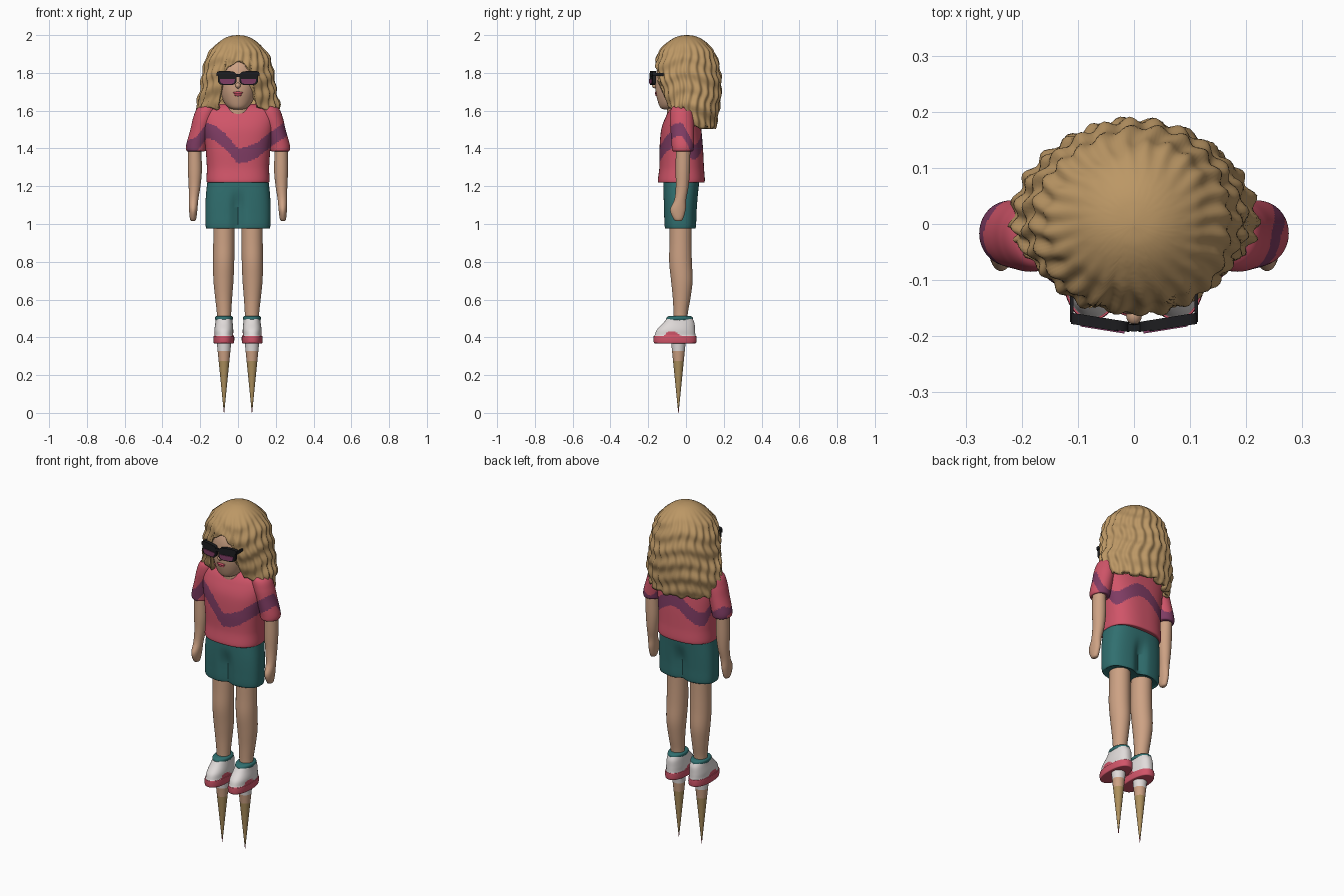
import bpy, bmesh, math
from mathutils import Vector

cube = bpy.data.objects.get("Cube")
if cube:
    bpy.data.objects.remove(cube)


def colour(name, r, g, b):
    m = bpy.data.materials.new(name)
    m.diffuse_color = (r, g, b, 1)
    m.use_nodes = True
    bsdf = m.node_tree.nodes["Principled BSDF"]
    bsdf.inputs["Base Color"].default_value = (r, g, b, 1)
    bsdf.inputs["Roughness"].default_value = 0.8
    return m


HAIR = colour("honey_hair", .50, .31, .13)
GOLD = colour("spike_gold", .42, .28, .11)
SKIN = colour("skin", .61, .36, .23)
PINK = colour("rose_pink", .63, .09, .14)
PURPLE = colour("plum", .21, .045, .125)
TEAL = colour("teal", .03, .16, .16)
WHITE = colour("white", .75, .71, .70)
BLACK = colour("black", .012, .012, .014)


def finish(name, bm, mats, rule=None, angle=50):
    """Turn a bmesh into a smooth shaded object, colouring faces by rule."""
    bmesh.ops.recalc_face_normals(bm, faces=bm.faces)
    if rule:
        for f in bm.faces:
            f.material_index = rule(f.calc_center_median())
    for f in bm.faces:
        f.smooth = True
    me = bpy.data.meshes.new(name)
    bm.to_mesh(me)
    bm.free()
    for m in mats:
        me.materials.append(m)
    me.set_sharp_from_angle(angle=math.radians(angle))
    ob = bpy.data.objects.new(name, me)
    bpy.context.collection.objects.link(ob)
    return ob


def spline(keys, t):
    """Catmull-Rom through rows of keys, t from 0 to 1."""
    s = t * (len(keys) - 1)
    i = min(int(s), len(keys) - 2)
    u = s - i
    a, b, c, d = (keys[min(max(i + k, 0), len(keys) - 1)] for k in (-1, 0, 1, 2))
    return [q + u / 2 * (r - p + u * (2 * p - 5 * q + 4 * r - w + u * (3 * (q - r) + w - p)))
            for p, q, r, w in zip(a, b, c, d)]


def step(a, b, x):
    u = min(max((x - a) / (b - a), 0), 1)
    return u * u * (3 - 2 * u)


def skin_rows(bm, rows, caps=True):
    vs = [[bm.verts.new(p) for p in row] for row in rows]
    n = len(vs[0])
    for a, b in zip(vs, vs[1:]):
        for j in range(n):
            bm.faces.new((a[j], a[(j + 1) % n], b[(j + 1) % n], b[j]))
    if caps:
        bm.faces.new(vs[0])
        bm.faces.new(vs[-1])


def loft(name, keys, mats, rule=None, seg=32, steps=24, power=2, side=1, warp=None):
    """Rings (z, centre x, centre y, radius x, radius y) joined to a closed body."""
    rows = []
    for i in range(steps + 1):
        z, cx, cy, rx, ry = spline(keys, i / steps)
        row = []
        for j in range(seg):
            a = math.tau * j / seg
            c, s = math.cos(a), math.sin(a)
            p = Vector((side * cx + rx * math.copysign(abs(c) ** (2 / power), c),
                        cy + ry * math.copysign(abs(s) ** (2 / power), s), z))
            row.append(warp(p) if warp else p)
        rows.append(row)
    bm = bmesh.new()
    skin_rows(bm, rows)
    return finish(name, bm, mats, rule)


def ball(name, loc, size, mat):
    bm = bmesh.new()
    bmesh.ops.create_uvsphere(bm, u_segments=20, v_segments=12, radius=1)
    for v in bm.verts:
        v.co = Vector(loc) + v.co * Vector(size)
    return finish(name, bm, [mat])


# Wavy band painted round the shirt
WAVE = [(-.27, 1.40), (-.22, 1.42), (-.165, 1.495), (-.12, 1.48), (-.07, 1.44), (0, 1.36),
        (.05, 1.37), (.1, 1.39), (.17, 1.445), (.22, 1.48), (.28, 1.52)]


def band(c):
    front = 1.45
    for (xa, za), (xb, zb) in zip(WAVE, WAVE[1:]):
        if xa <= c.x <= xb:
            front = za + (zb - za) * (c.x - xa) / (xb - xa)
    back = 1.41 + .045 * math.cos(18 * c.x - .4)
    mid = front + (back - front) * step(-.03, .05, c.y)
    return int(abs(c.z - mid) < .04)


# Shirt body
loft("shirt_body", [(1.222, 0, -.025, .15, .105), (1.225, 0, -.025, .166, .124),
                    (1.3, 0, -.023, .165, .118), (1.4, 0, -.025, .172, .115),
                    (1.5, 0, -.025, .186, .106), (1.57, 0, -.018, .192, .088),
                    (1.61, 0, -.012, .175, .07), (1.635, 0, -.005, .1, .05)],
     [PINK, PURPLE], band, seg=160, steps=98, power=2.5)


# Shorts with a crease between the legs
def crease(p):
    fade = 1 - step(1.08, 1.2, p.z)
    p.y = -.03 + (p.y + .03) * (1 - .28 * fade * math.exp(-(p.x / .03) ** 2))
    return p


loft("shorts", [(.98, 0, -.03, .155, .07), (.982, 0, -.03, .17, .084), (1.06, 0, -.03, .173, .088),
                (1.15, 0, -.028, .17, .092), (1.24, 0, -.024, .16, .095)],
     [TEAL], seg=96, steps=28, power=2.8, warp=crease)


def shoe_rule(c):
    bump = .022 * math.exp(-((c.y + .075) / .035) ** 4)
    return int(c.z < .408 + bump)


def spike_rule(c):
    return sum(c.z > h for h in (.03, .28, .33))


# Paired limbs and footwear
for side, word in ((1, "left"), (-1, "right")):
    loft(word + "_sleeve", [(1.385, .225, -.017, .035, .042), (1.388, .223, -.017, .05, .055),
                            (1.42, .22, -.017, .054, .059), (1.5, .2, -.02, .052, .062),
                            (1.56, .182, -.022, .056, .063), (1.61, .165, -.022, .052, .056),
                            (1.635, .14, -.02, .03, .03)],
         [PINK, PURPLE], band, seg=72, steps=60, side=side)
    loft(word + "_arm", [(1.015, .238, -.04, .006, .008), (1.025, .238, -.041, .016, .024),
                         (1.075, .237, -.043, .022, .041), (1.13, .235, -.03, .025, .031),
                         (1.2, .23, -.02, .031, .034), (1.29, .228, -.017, .037, .038),
                         (1.42, .23, -.015, .034, .038)], [SKIN], side=side)
    loft(word + "_leg", [(.48, .074, -.03, .037, .036), (.53, .074, -.028, .038, .038),
                         (.61, .076, -.023, .045, .047), (.7, .077, -.022, .053, .057),
                         (.8, .076, -.029, .056, .06), (.9, .075, -.029, .056, .058),
                         (1.02, .075, -.028, .056, .058)], [SKIN], side=side)
    loft(word + "_shoe", [(.368, .075, -.058, .045, .1), (.372, .075, -.058, .054, .112),
                          (.405, .075, -.058, .055, .113), (.41, .075, -.058, .05, .108),
                          (.44, .075, -.053, .05, .101), (.475, .074, -.038, .046, .083),
                          (.5, .074, -.033, .043, .068)],
         [WHITE, PINK], shoe_rule, seg=72, steps=42, power=2.3, side=side)
    loft(word + "_sock_cuff", [(.488, .074, -.034, .042, .064), (.495, .074, -.034, .047, .071),
                               (.507, .074, -.033, .047, .068), (.513, .074, -.032, .04, .056)],
         [TEAL], side=side, steps=9)
    loft(word + "_foot_spike", [(0, .074, -.04, .001, .001), (.37, .074, -.04, .038, .038)],
         [PINK, GOLD, SKIN, WHITE], spike_rule, steps=37, side=side,
         warp=lambda p: p)

# Head and neck
loft("neck", [(1.58, 0, -.045, .07, .055), (1.62, 0, -.045, .06, .055),
              (1.7, 0, -.03, .05, .05)], [SKIN], steps=10)
loft("head", [(1.606, 0, -.09, .02, .025), (1.615, 0, -.085, .048, .05), (1.645, 0, -.07, .075, .078),
              (1.7, 0, -.045, .1, .115), (1.76, 0, -.03, .114, .13), (1.83, 0, -.025, .112, .126),
              (1.89, 0, -.02, .09, .1), (1.935, 0, -.02, .03, .04)], [SKIN], seg=48, steps=40)
ball("nose", (0, -.163, 1.733), (.014, .017, .015), SKIN)
ball("upper_lip", (0, -.157, 1.694), (.026, .008, .007), PINK)
ball("lower_lip", (0, -.154, 1.684), (.02, .009, .008), PINK)

# Hair shell: columns from the crown down to a hem that opens round the face
HAIR_KEYS = [(2.0, .004, -.004, .01), (1.994, .045, -.04, .05), (1.975, .085, -.08, .09),
             (1.94, .126, -.122, .128), (1.89, .163, -.152, .158), (1.8, .186, -.163, .18),
             (1.7, .2, -.138, .183), (1.62, .217, -.108, .175), (1.49, .198, -.085, .152)]
TABLE = [spline(HAIR_KEYS, k / 400) for k in range(401)]


def hair_section(z):
    return min(TABLE, key=lambda r: abs(r[0] - z))


SEG, ROWS = 160, 56
rows = [[] for _ in range(ROWS + 1)]
for j in range(SEG):
    a = math.tau * j / SEG - math.pi
    deg = abs(math.degrees(a))
    hem = 1.865 - .035 * step(0, 19, deg) - .22 * step(19, 29, deg) - .1 * step(82, 108, deg)
    hem += .008 * math.sin(14 * a)
    for i in range(ROWS + 1):
        z = 2 - (2 - hem) * (i / ROWS) ** 1.5
        _, rx, yf, yb = hair_section(z)
        depth = step(1.99, 1.9, z)
        wave = .0055 * math.sin(24 * a + 1.3 * math.sin(32 * z)) + .004 * math.sin(75 * z + 2 * math.sin(3 * a))
        k = 1 + depth * wave / .18
        x, y = rx * math.sin(a) * k, (yf if deg < 90 else -yb) * math.cos(a) * k
        rows[i].append(Vector((x, y, z)))
bm = bmesh.new()
skin_rows(bm, rows, caps=False)
bm.faces.new([v for v in bm.verts][:SEG])
hair = finish("hair", bm, [HAIR], angle=70)
shell = hair.modifiers.new("thickness", "SOLIDIFY")
shell.thickness = .028
shell.offset = -1


# Sunglasses
def plate(name, cx, cz, hx, hz, y0, y1, mat, top=1.0):
    """Rounded plate facing forward, swept back at the outer ends."""
    bm = bmesh.new()
    rings = []
    for y in (y0, y1):
        ring = []
        for j in range(40):
            a = math.tau * j / 40
            c, s = math.cos(a), math.sin(a)
            x = cx + hx * math.copysign(abs(c) ** .55, c)
            z = cz + hz * min(math.copysign(abs(s) ** .55, s), top)
            ring.append((x, y + .16 * abs(x), z))
        rings.append(ring)
    skin_rows(bm, rings)
    return finish(name, bm, [mat], angle=30)


for side, word in ((1, "left"), (-1, "right")):
    plate(word + "_glasses_frame", side * .057, 1.772, .049, .037, -.194, -.176, BLACK)
    plate(word + "_glasses_wing", side * .07, 1.796, .042, .014, -.196, -.176, BLACK)
    plate(word + "_lens", side * .056, 1.767, .039, .026, -.198, -.193, PURPLE, top=.05)
    bm = bmesh.new()
    bmesh.ops.create_cube(bm, size=1)
    for v in bm.verts:
        v.co = Vector((side * .111, -.125, 1.792)) + v.co * Vector((.007, .1, .016))
    finish(word + "_glasses_temple", bm, [BLACK], angle=30)
plate("glasses_bridge", 0, 1.787, .016, .008, -.192, -.18, BLACK)
